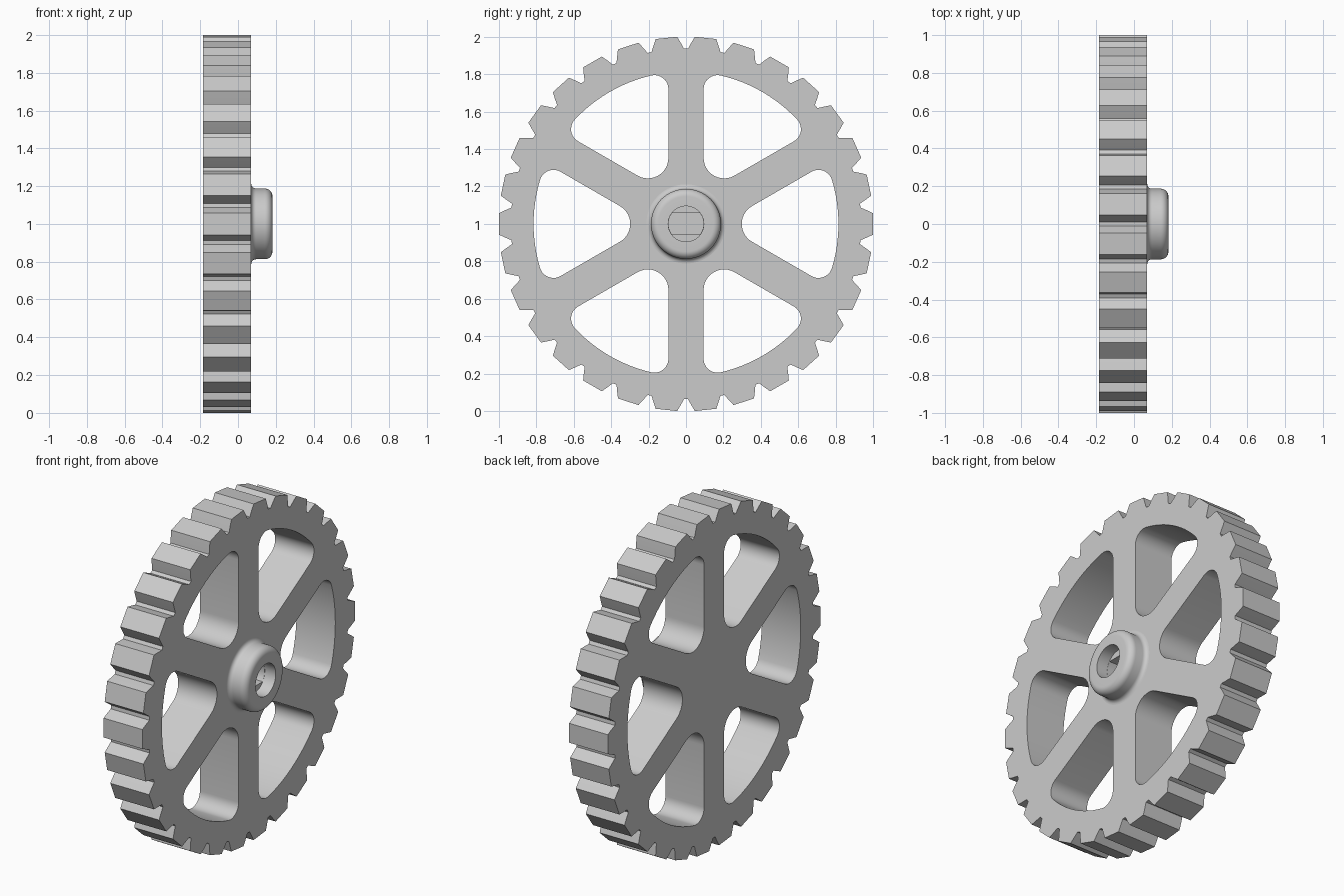
import bpy, bmesh
from math import sin, cos, pi, radians, asin, sqrt
from mathutils import Vector, Matrix

cube = bpy.data.objects.get("Cube")
if cube:
    bpy.data.objects.remove(cube, do_unlink=True)

BACK, FACE, TIP = -0.185, 0.07, 0.182   # wheel back, wheel face, hub end along x
CENTRE = Vector((0, 0, 1))

grey = bpy.data.materials.new("plain grey")
grey.use_nodes = True
colour = (0.6, 0.6, 0.6, 1)
grey.diffuse_color = colour
grey.node_tree.nodes["Principled BSDF"].inputs["Base Color"].default_value = colour


def polar(r, a):
    return Vector((r * cos(a), r * sin(a)))


def arc(c, r, a0, a1, n):
    return [c + polar(r, a0 + (a1 - a0) * i / n) for i in range(n + 1)]


def finish(bm, name):
    bmesh.ops.recalc_face_normals(bm, faces=bm.faces)
    mesh = bpy.data.meshes.new(name)
    bm.to_mesh(mesh)
    bm.free()
    ob = bpy.data.objects.new(name, mesh)
    ob.location = CENTRE
    bpy.context.collection.objects.link(ob)
    mesh.materials.append(grey)
    return ob


def plate(name, loops, x0, x1):
    """Fill closed loops in the yz plane, holes included, and extrude along x."""
    bm = bmesh.new()
    edges = []
    for loop in loops:
        vs = [bm.verts.new((x0, p.x, p.y)) for p in loop]
        edges += [bm.edges.new((v, vs[i - 1])) for i, v in enumerate(vs)]
    bmesh.ops.triangle_fill(bm, edges=edges, use_beauty=True, normal=(1, 0, 0))
    ext = bmesh.ops.extrude_face_region(bm, geom=bm.faces[:], use_keep_orig=True)
    moved = [g for g in ext["geom"] if isinstance(g, bmesh.types.BMVert)]
    bmesh.ops.translate(bm, verts=moved, vec=(x1 - x0, 0, 0))
    return finish(bm, name)


# Toothed rim outline
TEETH = 30
flank = [(0.937, -5.35), (0.97, -4.3), (1.0015, -3.3)]
tooth = flank + [(r, -a) for r, a in reversed(flank)]
rim = [polar(r, radians(a) + 2 * pi * i / TEETH) for i in range(TEETH) for r, a in tooth]

# Rounded windows between six spokes
HALF_SPOKE, OUTER, IN_R, OUT_R = 0.094, 0.815, 0.11, 0.075
reach = OUTER - OUT_R
swing = pi / 6 - asin((HALF_SPOKE + OUT_R) / reach)
window = arc(Vector((2 * (HALF_SPOKE + IN_R), 0)), IN_R, 2 * pi / 3, 4 * pi / 3, 12)
window += arc(polar(reach, -swing), OUT_R, -2 * pi / 3, -swing, 10)
window += arc(Vector((0, 0)), OUTER, -swing, swing, 12)[1:-1]
window += arc(polar(reach, swing), OUT_R, swing, 2 * pi / 3, 10)
windows = [[Matrix.Rotation(i * pi / 3, 2) @ p for p in window] for i in range(6)]
wheel = plate("spoked_gear_wheel", [rim] + windows, BACK, FACE)

# Hub: lathed profile of (x, radius) with root fillet, rounded lip and stepped bore
HUB_R, BORE_R, LIP, ROOT = 0.187, 0.095, 0.04, 0.025
profile = [Vector((0.03, 0)), Vector((0.03, HUB_R + ROOT))]
profile += arc(Vector((FACE + ROOT, HUB_R + ROOT)), ROOT, pi, 1.5 * pi, 6)
profile += arc(Vector((TIP - LIP, HUB_R - LIP)), LIP, pi / 2, 0, 8)
profile += [Vector((TIP, BORE_R)), Vector((0.11, BORE_R)), Vector((0.11, 0))]
bm = bmesh.new()
vs = [bm.verts.new((p.x, p.y, 0)) for p in profile]
edges = [bm.edges.new(pair) for pair in zip(vs, vs[1:])]
bmesh.ops.spin(bm, geom=vs + edges, cent=(0, 0, 0), axis=(1, 0, 0),
               angle=2 * pi, steps=64, use_merge=True)
bmesh.ops.remove_doubles(bm, verts=bm.verts, dist=0.0001)
bmesh.ops.dissolve_degenerate(bm, edges=bm.edges, dist=0.0001)
hub = finish(bm, "hub")

# Double-flat shaft socket cut into the hub and wheel
FLAT = 0.057
half = asin(FLAT / (BORE_R - 0.001))
socket = [p for a in (0, pi)
          for p in arc(Vector((0, 0)), BORE_R - 0.001, a - half, a + half, 10)]
cutter = plate("shaft_socket_cutter", [socket], 0.0, 0.15)
cutter.hide_render = True

for ob in (wheel, hub):
    mod = ob.modifiers.new("socket", 'BOOLEAN')
    mod.operation, mod.solver, mod.object = 'DIFFERENCE', 'EXACT', cutter
    bpy.ops.object.select_all(action='DESELECT')
    ob.select_set(True)
    bpy.context.view_layer.objects.active = ob
    bpy.ops.object.modifier_apply(modifier=mod.name)
    bpy.ops.object.shade_smooth_by_angle(angle=radians(25))
bpy.data.objects.remove(cutter, do_unlink=True)
